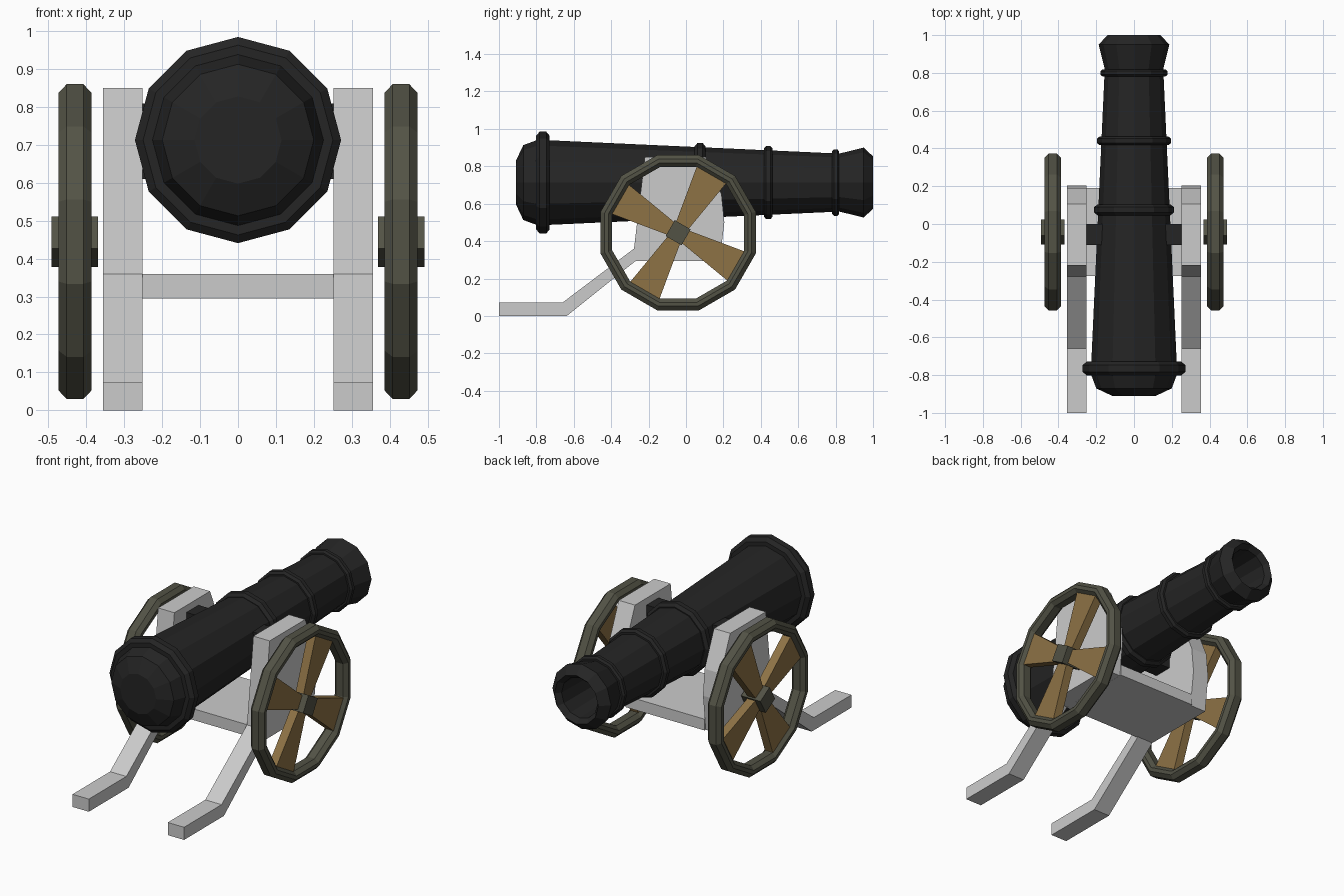
import bpy, bmesh
from math import cos, sin, pi, radians
from mathutils import Matrix

if "Cube" in bpy.data.objects:
    bpy.data.objects.remove(bpy.data.objects["Cube"])


def material(name, rgb):
    m = bpy.data.materials.new(name)
    m.diffuse_color = (*rgb, 1)
    m.use_nodes = True
    m.node_tree.nodes["Principled BSDF"].inputs["Base Color"].default_value = m.diffuse_color
    return m


IRON = material("black_iron", (0.018, 0.018, 0.018))
RIM = material("olive_rim", (0.085, 0.085, 0.06))
WOOD = material("brown_wood", (0.27, 0.17, 0.06))


def finish(name, bm, mat=None, mirror=False):
    bmesh.ops.recalc_face_normals(bm, faces=bm.faces)
    me = bpy.data.meshes.new(name)
    bm.to_mesh(me)
    bm.free()
    ob = bpy.data.objects.new(name, me)
    bpy.context.collection.objects.link(ob)
    if mat:
        me.materials.append(mat)
    if mirror:
        ob.modifiers.new("mirror", "MIRROR")
    return ob


def lathe(name, profile, place, mat, phase=0, closed=False, mirror=False):
    """Spin (offset along axis, radius) points in 12 steps; place(a, u, v) -> xyz."""
    bm = bmesh.new()
    n = 12
    rings = [[bm.verts.new(place(a, r * cos(phase + 2 * pi * i / n), r * sin(phase + 2 * pi * i / n)))
              for i in range(n)] for a, r in profile]
    pairs = list(zip(rings, rings[1:]))
    if closed:
        pairs.append((rings[-1], rings[0]))
    else:
        bm.faces.new(rings[0])
        bm.faces.new(rings[-1])
    for p, q in pairs:
        for i in range(n):
            j = (i + 1) % n
            bm.faces.new((p[i], p[j], q[j], q[i]))
    return finish(name, bm, mat, mirror)


def prism(name, outline, x0, x1, mat=None):
    """Extrude a (y, z) outline along x and mirror it to the other side."""
    bm = bmesh.new()
    face = bm.faces.new([bm.verts.new((x0, y, z)) for y, z in outline])
    ext = bmesh.ops.extrude_face_region(bm, geom=[face])
    verts = [g for g in ext["geom"] if isinstance(g, bmesh.types.BMVert)]
    bmesh.ops.translate(bm, verts=verts, vec=(x1 - x0, 0, 0))
    return finish(name, bm, mat, mirror=True)


def box(name, centre, size, mat=None, mirror=False):
    bm = bmesh.new()
    bmesh.ops.create_cube(bm, size=1, matrix=Matrix.Translation(centre) @ Matrix.Diagonal((*size, 1)))
    return finish(name, bm, mat, mirror)


# Barrel with rounded breech, flared muzzle and hollow bore
def along_y(a, u, v):
    return (u, a, 0.713 + v)


lathe("barrel", [(-0.91, 0.115), (-0.87, 0.2), (-0.80, 0.226), (-0.73, 0.226), (0.82, 0.155),
                 (0.95, 0.187), (1.0, 0.14), (0.97, 0.115), (0.65, 0.105)], along_y, IRON)

# Raised bands around the barrel
for name, y, r, w in (("breech_band", -0.765, 0.272, 0.036), ("middle_band", 0.075, 0.211, 0.029),
                      ("front_band", 0.44, 0.196, 0.023), ("muzzle_band", 0.80, 0.178, 0.019)):
    d = w * 0.6
    lathe(name, [(y - w, r - 0.06), (y - w, r - d), (y - w * 0.5, r), (y + w * 0.5, r),
                 (y + w, r - d), (y + w, r - 0.06)], along_y, IRON, closed=True)

# Trunnion blocks joining barrel and cheeks
box("trunnion", (0.205, -0.055, 0.71), (0.11, 0.11, 0.2), IRON, mirror=True)

# Carriage cheeks with trailing legs, and the bed between them
prism("carriage_cheek", [(-1, 0), (-0.637, 0), (-0.268, 0.295), (0.18, 0.295), (0.205, 0.5),
                         (0.19, 0.65), (0.105, 0.85), (-0.22, 0.85), (-0.278, 0.36),
                         (-0.658, 0.073), (-1, 0.073)], 0.252, 0.356)
box("carriage_bed", (0, -0.042, 0.327), (0.504, 0.465, 0.065))

# Wheels: chamfered rim, square hub, four flared spokes
WX, WY, WZ = 0.43, -0.042, 0.445
lathe("wheel_rim", [(-0.022, 0.43), (0.022, 0.43), (0.043, 0.407), (0.043, 0.386),
                    (0.022, 0.365), (-0.022, 0.365), (-0.043, 0.386), (-0.043, 0.407)],
      lambda a, u, v: (WX + a, WY + u, WZ + v), RIM, phase=radians(15), closed=True, mirror=True)


def turned(points, angle):
    c, s = cos(angle), sin(angle)
    return [(WY + u * c - v * s, WZ + u * s + v * c) for u, v in points]


tilt = radians(60)
h = 0.049
prism("wheel_hub", turned([(-h, -h), (h, -h), (h, h), (-h, h)], tilt), 0.369, 0.492, RIM)
for k in range(4):
    prism("wheel_spoke", turned([(0.03, -0.036), (0.366, -0.092), (0.366, 0.092), (0.03, 0.036)],
                                tilt + k * pi / 2), WX - 0.025, WX + 0.025, WOOD)
